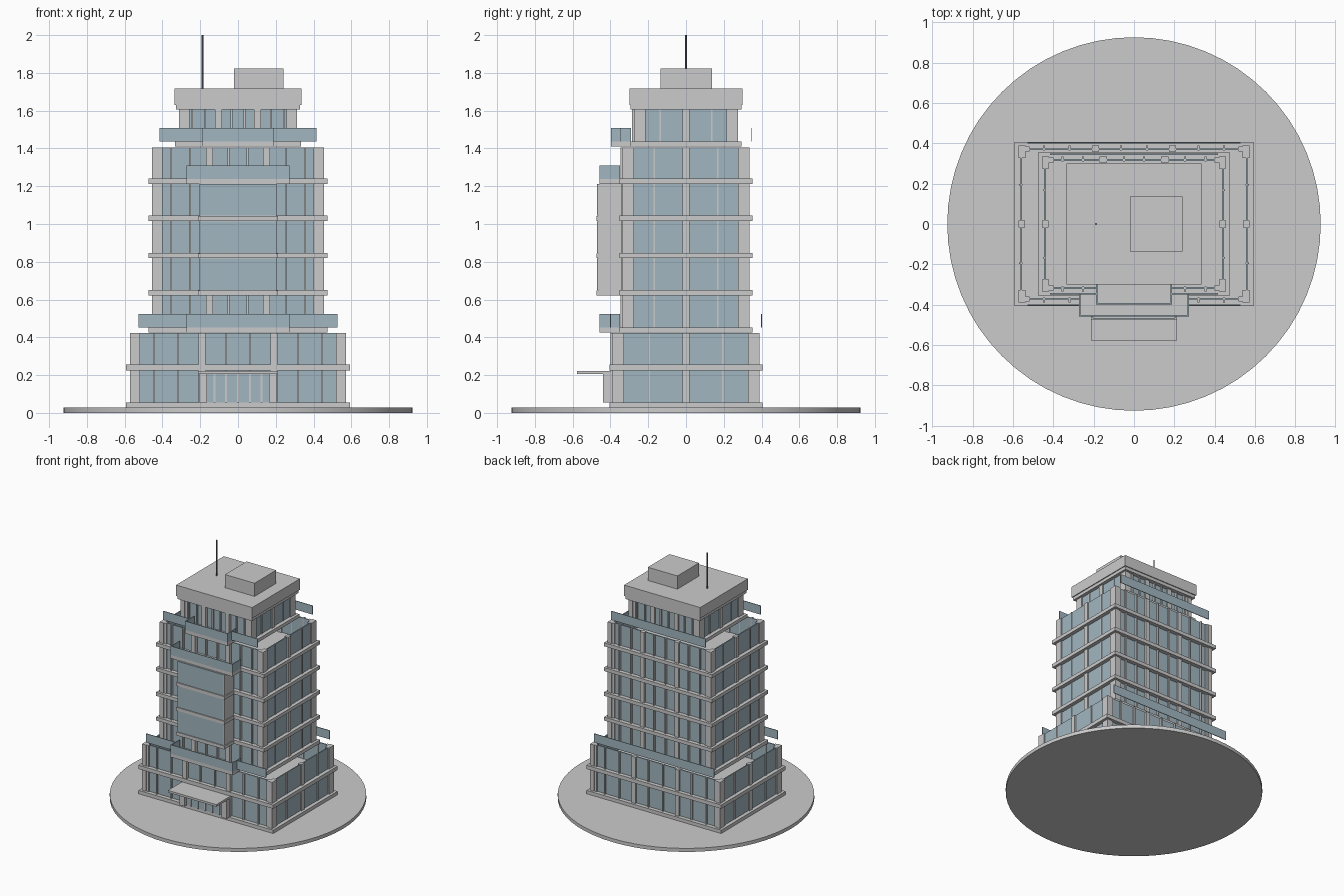
import bpy, bmesh
from mathutils import Matrix, Vector

if "Cube" in bpy.data.objects:
    bpy.data.objects.remove(bpy.data.objects["Cube"])

glass = bpy.data.materials.new("blue_glass")
glass.diffuse_color = (0.36, 0.47, 0.53, 1)
glass.use_nodes = True
glass.node_tree.nodes["Principled BSDF"].inputs["Base Color"].default_value = glass.diffuse_color
dark = bpy.data.materials.new("dark_metal")
dark.diffuse_color = (0.15, 0.15, 0.16, 1)
dark.use_nodes = True
dark.node_tree.nodes["Principled BSDF"].inputs["Base Color"].default_value = dark.diffuse_color


def boxes(name, bounds, mat=None):
    """One object from a list of (x0, x1, y0, y1, z0, z1) boxes."""
    bm = bmesh.new()
    for x0, x1, y0, y1, z0, z1 in bounds:
        m = Matrix.Translation(((x0 + x1) / 2, (y0 + y1) / 2, (z0 + z1) / 2))
        m = m @ Matrix.Diagonal(Vector((x1 - x0, y1 - y0, z1 - z0, 1)))
        bmesh.ops.create_cube(bm, size=1, matrix=m)
    me = bpy.data.meshes.new(name)
    bm.to_mesh(me)
    bm.free()
    ob = bpy.data.objects.new(name, me)
    bpy.context.collection.objects.link(ob)
    if mat:
        me.materials.append(mat)
    return ob


def slab(name, hx, hy, z0, z1):
    return boxes(name, [(-hx, hx, -hy, hy, z0, z1)])


def cyl(name, r, x, y, z0, z1, n, mat=None):
    bpy.ops.mesh.primitive_cylinder_add(vertices=n, radius=r, depth=z1 - z0,
                                        location=(x, y, (z0 + z1) / 2))
    ob = bpy.context.object
    ob.name = name
    if mat:
        ob.data.materials.append(mat)
    bpy.ops.object.shade_smooth_by_angle()


def storey(name, hx, hy, z0, z1):
    """Glass walls, corner piers, columns and mullions of one floor."""
    w = 0.035
    cols, mulls, walls = [], [], []
    for s in (-1, 1):
        # L-shaped corner piers
        for t in (-1, 1):
            xs = sorted((s * hx, s * (hx - w)))
            ys = sorted((t * hy, t * (hy - 0.06)))
            cols.append((*xs, *ys, z0, z1))
            xs = sorted((s * (hx - w), s * (hx - 0.055)))
            ys = sorted((t * (hy - 0.005), t * (hy - 0.03)))
            cols.append((*xs, *ys, z0, z1))
        # side column and mullions
        xs = sorted((s * hx, s * (hx - 0.032)))
        cols.append((*xs, -0.018, 0.018, z0, z1))
        for y in (-hy / 2, hy / 2):
            xs = sorted((s * (hx - 0.004), s * (hx - 0.02)))
            mulls.append((*xs, y - 0.004, y + 0.004, z0, z1))
        xs = sorted((s * (hx - 0.01), s * (hx - 0.018)))
        walls.append((*xs, -hy + 0.03, hy - 0.03, z0, z1))
        # front and back: two columns, three panes to each bay
        for k in range(1, 9):
            x = -hx + 2 * hx * k / 9
            if k % 3 == 0:
                ys = sorted((s * (hy + (0.012 if s < 0 else 0)), s * (hy - 0.03)))
                cols.append((x - 0.018, x + 0.018, *ys, z0, z1))
            else:
                ys = sorted((s * hy, s * (hy - 0.025)))
                mulls.append((x - 0.005, x + 0.005, *ys, z0, z1))
        ys = sorted((s * (hy - 0.014), s * (hy - 0.022)))
        walls.append((-hx + 0.03, hx - 0.03, *ys, z0, z1))
    boxes(name + "_columns", cols)
    boxes(name + "_mullions", mulls)
    boxes(name + "_glass", walls, glass)


def balcony(name, hx, y0, y1, z, h=0.07):
    """Projecting slab with a glass guard on three sides."""
    boxes(name + "_floor", [(-hx, hx, y0, y1, z - 0.028, z)])
    boxes(name + "_guard", [(-hx, hx, y0, y0 + 0.006, z, z + h),
                            (-hx, -hx + 0.006, y0, y1, z, z + h),
                            (hx - 0.006, hx, y0, y1, z, z + h)], glass)


def terrace_rails(name, hx, gap, y, z):
    boxes(name, [(-hx, hx, y - 0.005, y, z, z + 0.07),
                 (-hx, -gap, -y, -y + 0.005, z, z + 0.07),
                 (gap, hx, -y, -y + 0.005, z, z + 0.07)], glass)


# ground disc and podium
cyl("ground_disc", 0.925, 0, 0, 0, 0.028, 64)
slab("plinth", 0.593, 0.405, 0.028, 0.055)
storey("podium_lower", 0.573, 0.388, 0.055, 0.225)
slab("podium_slab", 0.593, 0.405, 0.225, 0.255)
storey("podium_upper", 0.573, 0.388, 0.255, 0.423)

# tower floors
for i in range(5):
    z = 0.425 + 0.197 * i
    slab(f"tower_slab_{i}", 0.475, 0.353, z, z + 0.028)
    storey(f"tower_floor_{i}", 0.455, 0.335, z + 0.028, min(z + 0.197, 1.405))

# set-back top floor and roof
slab("top_slab", 0.333, 0.295, 1.41, 1.437)
storey("top_floor", 0.312, 0.275, 1.437, 1.605)
slab("roof_slab", 0.328, 0.293, 1.605, 1.63)
slab("roof_parapet", 0.335, 0.3, 1.63, 1.717)
boxes("plant_room", [(-0.02, 0.24, -0.135, 0.137, 1.717, 1.822)])
cyl("antenna", 0.005, -0.188, 0, 1.717, 2.0, 12, dark)

# projecting front bay: solid cheeks, glazed front, slab bands
bay, bay_glass = [], []
for i in range(1, 4):
    z = 0.425 + 0.197 * i
    bay.append((-0.212, 0.212, -0.475, -0.34, z, z + 0.026))
    bay.append((-0.205, 0.205, -0.465, -0.34, z + 0.026, z + 0.197))
    bay_glass.append((-0.2, 0.2, -0.471, -0.464, z + 0.028, z + 0.195))
boxes("front_bay", bay)
boxes("front_bay_glass", bay_glass, glass)

# balconies and terrace rails
balcony("lower_balcony", 0.272, -0.458, -0.35, 0.453)
balcony("bay_balcony", 0.272, -0.458, -0.35, 1.239)
balcony("upper_balcony", 0.187, -0.398, -0.29, 1.437)
terrace_rails("lower_terrace_rail", 0.528, 0.272, 0.403, 0.453)
terrace_rails("upper_terrace_rail", 0.415, 0.187, 0.348, 1.437)

# entrance
boxes("entrance_canopy", [(-0.213, 0.213, -0.577, -0.385, 0.205, 0.222)])
boxes("entrance_posts", [(s * 0.185 - 0.022, s * 0.185 + 0.022, -0.44, -0.38, 0.055, 0.205)
                         for s in (-1, 1)])
boxes("entrance_doors", [(-0.165, 0.165, -0.412, -0.404, 0.055, 0.205)], glass)
boxes("door_frames", [(x - 0.005, x + 0.005, -0.418, -0.402, 0.055, 0.205)
                      for x in (-0.125, -0.063, 0, 0.063, 0.125)])
